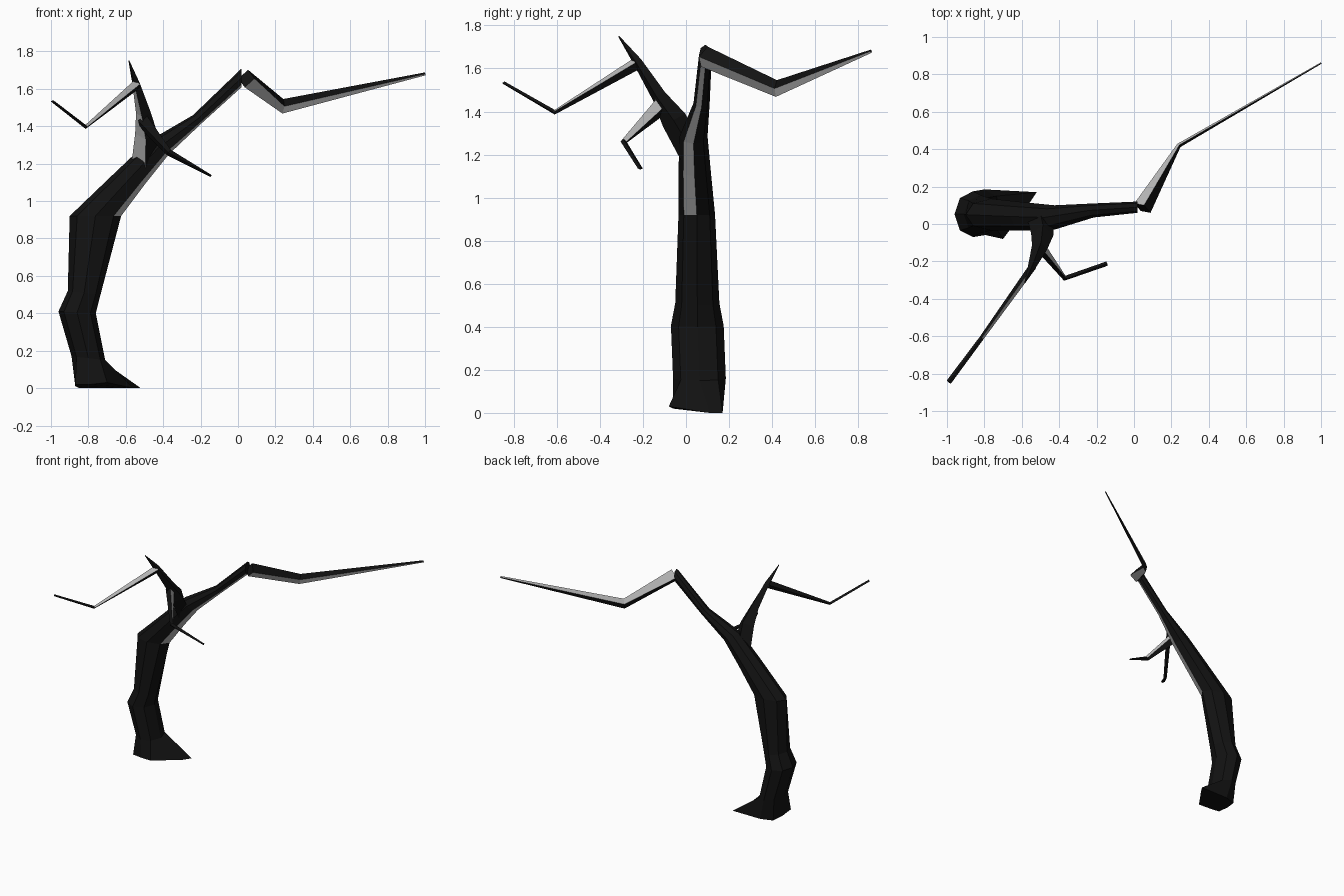
import bpy, bmesh
from math import sin, cos, pi
from mathutils import Vector

if "Cube" in bpy.data.objects:
    bpy.data.objects.remove(bpy.data.objects["Cube"])

bark = bpy.data.materials.new("bark")
bark.diffuse_color = (0.006, 0.006, 0.006, 1)
bark.use_nodes = True
bark.node_tree.nodes["Principled BSDF"].inputs["Base Color"].default_value = bark.diffuse_color
pale = bpy.data.materials.new("pale_bark")
pale.diffuse_color = (0.5, 0.5, 0.5, 1)
pale.use_nodes = True
pale.node_tree.nodes["Principled BSDF"].inputs["Base Color"].default_value = pale.diffuse_color


def loft(name, rings, is_pale=lambda seg, side: False):
    """Skin a list of equal-sized rings with flat faces and cap both ends."""
    bm = bmesh.new()
    vs = [[bm.verts.new(p) for p in ring] for ring in rings]
    n = len(rings[0])
    for i in range(len(vs) - 1):
        for k in range(n):
            j = (k + 1) % n
            f = bm.faces.new((vs[i][k], vs[i][j], vs[i + 1][j], vs[i + 1][k]))
            f.material_index = int(is_pale(i, k))
    bm.faces.new(vs[0][::-1])
    bm.faces.new(vs[-1])
    bmesh.ops.recalc_face_normals(bm, faces=bm.faces)
    me = bpy.data.meshes.new(name)
    bm.to_mesh(me)
    bm.free()
    me.materials.append(bark)
    me.materials.append(pale)
    ob = bpy.data.objects.new(name, me)
    bpy.context.collection.objects.link(ob)
    return ob


def slab_ring(l, r, y0, y1, n=8):
    """Elliptic ring spanning left point l to right point r (x, z) and y0 to y1."""
    c = Vector(((l[0] + r[0]) / 2, (y0 + y1) / 2, (l[1] + r[1]) / 2))
    a = Vector(((r[0] - l[0]) / 2, 0, (r[1] - l[1]) / 2))
    b = Vector((0, (y1 - y0) / 2, 0))
    return [c + a * cos(2 * pi * k / n) + b * sin(2 * pi * k / n) for k in range(n)]


def branch(name, path, pale_sides=(), pale_segs=(0, 1, 2, 3)):
    """Four-sided diamond tube; path entries are (point, half width, half height)."""
    pts = [Vector(p[0]) for p in path]
    rings = []
    for i, (_, w, h) in enumerate(path):
        t = Vector()
        if i > 0:
            t += (pts[i] - pts[i - 1]).normalized()
        if i < len(pts) - 1:
            t += (pts[i + 1] - pts[i]).normalized()
        t.normalize()
        s = t.cross(Vector((0, 0, 1))).normalized()
        u = s.cross(t)
        rings.append([pts[i] + s * w, pts[i] + u * h, pts[i] - s * w, pts[i] - u * h])
    return loft(name, rings, lambda seg, k: k in pale_sides and seg in pale_segs)


# Leaning trunk with a pointed root on the right
root = [(-0.56, 0.11, 0), (-0.52, 0.17, 0), (-0.76, 0.17, 0), (-0.85, 0.14, 0),
        (-0.87, 0.05, 0.01), (-0.87, -0.05, 0.02), (-0.79, -0.06, 0.02), (-0.70, -0.08, 0.03)]
trunk = [[Vector(p) for p in root]]
for spec in [((-0.89, 0.17), (-0.71, 0.15), -0.06, 0.185),
             ((-0.96, 0.41), (-0.76, 0.40), -0.07, 0.175),
             ((-0.91, 0.52), (-0.735, 0.50), -0.05, 0.155),
             ((-0.90, 0.92), (-0.625, 0.92), -0.035, 0.135),
             ((-0.66, 1.15), (-0.49, 1.10), -0.035, 0.115),
             ((-0.48, 1.32), (-0.37, 1.25), -0.03, 0.10),
             ((-0.24, 1.46), (-0.19, 1.42), 0.035, 0.11),
             ((0.02, 1.71), (0.02, 1.61), 0.06, 0.12)]:
    trunk.append(slab_ring(*spec))
loft("trunk", trunk, lambda seg, k: k == 7 and seg >= 4)

# Long right branch, bending back and out
branch("right_branch", [((0.045, 0.085, 1.655), 0.05, 0.05),
                        ((0.24, 0.42, 1.507), 0.012, 0.039),
                        ((1.0, 0.86, 1.68), 0.004, 0.008)], (1, 3))

# Forked limb ending in a spike
branch("left_limb", [((-0.50, 0.03, 1.20), 0.07, 0.06),
                     ((-0.49, -0.055, 1.36), 0.06, 0.06),
                     ((-0.505, -0.125, 1.47), 0.042, 0.035),
                     ((-0.545, -0.225, 1.63), 0.022, 0.022),
                     ((-0.583, -0.313, 1.75), 0.003, 0.003)], (3,), (0, 1, 2))

# Thin branch reaching left and forward
branch("left_branch", [((-0.54, -0.225, 1.625), 0.02, 0.03),
                       ((-0.815, -0.61, 1.397), 0.012, 0.011),
                       ((-0.99, -0.845, 1.533), 0.014, 0.007)], (1,), (0,))

# Small drooping twig
branch("twig", [((-0.51, -0.11, 1.43), 0.03, 0.045),
                ((-0.37, -0.29, 1.26), 0.014, 0.018),
                ((-0.145, -0.212, 1.135), 0.012, 0.006)], (1,), (0,))
